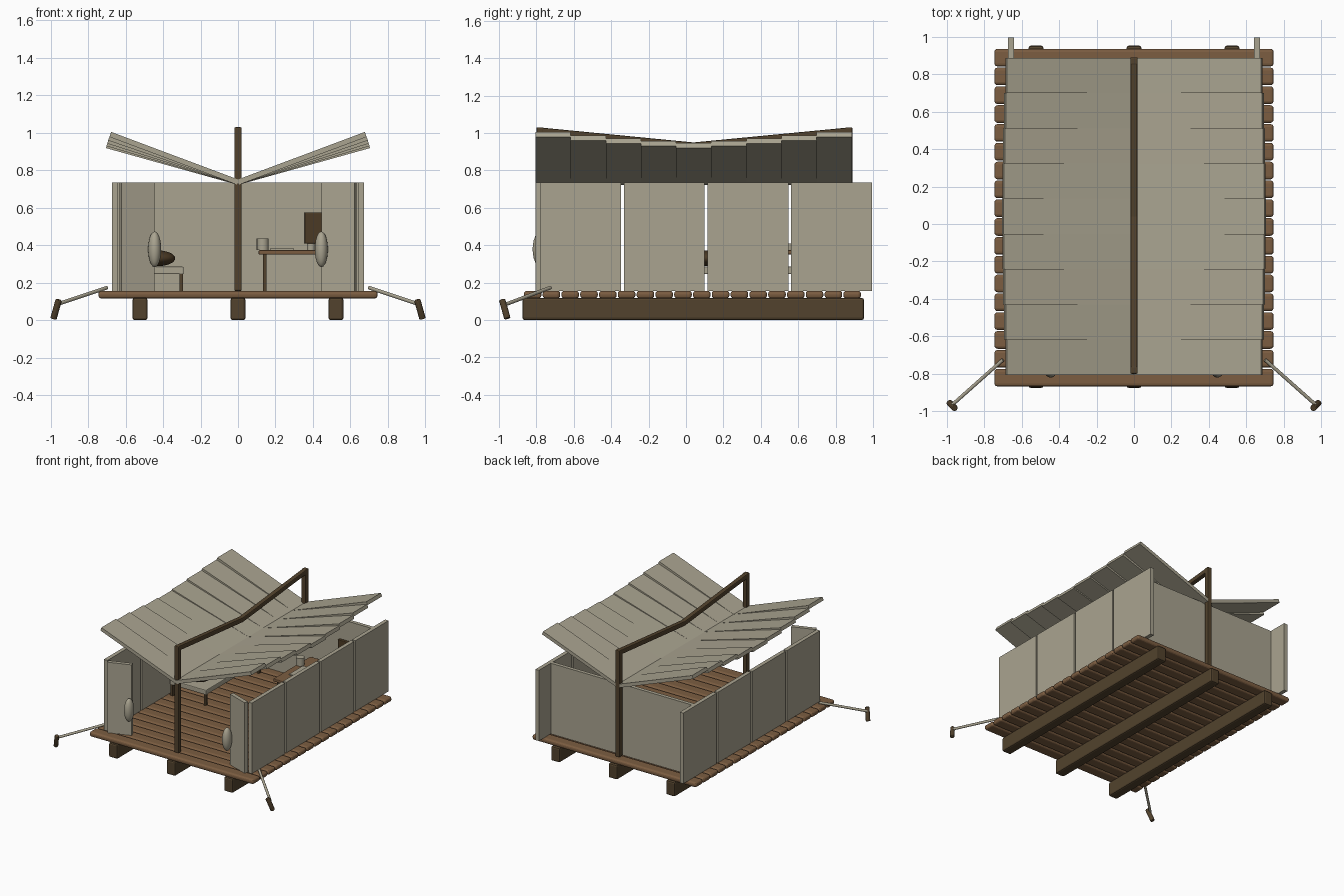
import bpy
from math import radians, sin, cos, atan2
from mathutils import Vector

cube = bpy.data.objects.get("Cube")
if cube:
    bpy.data.objects.remove(cube, do_unlink=True)


def material(name, rgb):
    m = bpy.data.materials.new(name)
    m.use_nodes = True
    m.diffuse_color = (*rgb, 1)
    m.node_tree.nodes["Principled BSDF"].inputs["Base Color"].default_value = (*rgb, 1)
    return m


CANVAS = material("canvas", (0.40, 0.37, 0.28))
PLANK = material("plank wood", (0.20, 0.11, 0.053))
DARK = material("dark wood", (0.085, 0.055, 0.026))
LEATHER = material("dark leather", (0.07, 0.042, 0.018))


def finish(name, mat, bevel=0, segments=2):
    ob = bpy.context.object
    ob.name = name
    ob.data.materials.append(mat)
    if bevel:
        mod = ob.modifiers.new("rounded edges", "BEVEL")
        mod.width = bevel
        mod.segments = segments
    return ob


def box(name, mat, x, y, z, bevel=0, segments=2):
    """Box from (min, max) ranges on each axis."""
    mid = [(a + b) / 2 for a, b in (x, y, z)]
    bpy.ops.mesh.primitive_cube_add(size=1, location=mid)
    ob = bpy.context.object
    ob.scale = [b - a for a, b in (x, y, z)]
    bpy.ops.object.transform_apply(location=False, rotation=False, scale=True)
    return finish(name, mat, bevel, segments)


def rod(name, mat, a, b, radius, sides=10, bevel=0):
    """Cylinder between two points."""
    a, b = Vector(a), Vector(b)
    bpy.ops.mesh.primitive_cylinder_add(vertices=sides, radius=radius,
                                        depth=(b - a).length, location=(a + b) / 2)
    ob = bpy.context.object
    ob.rotation_euler = (b - a).to_track_quat("Z", "Y").to_euler()
    bpy.ops.object.shade_smooth_by_angle(angle=radians(40))
    return finish(name, mat, bevel)


def ball(name, mat, centre, radii):
    bpy.ops.mesh.primitive_uv_sphere_add(segments=20, ring_count=12, radius=1, location=centre)
    bpy.context.object.scale = radii
    bpy.ops.object.shade_smooth()
    return finish(name, mat)


# Base: three runners with a deck of rounded planks across them
for i in (-1, 0, 1):
    x = 0.523 * i
    box("runner", DARK, (x - 0.04, x + 0.04), (-0.875, 0.952), (0, 0.118), 0.012)
for i in range(18):
    y = -0.82 + 0.1005 * i
    box("deck_plank", PLANK, (-0.745, 0.745), (y - 0.047, y + 0.047), (0.115, 0.156), 0.016, 3)

FLOOR, TOP = 0.155, 0.735

# Back wall
box("back_wall", CANVAS, (-0.64, 0.64), (0.81, 0.84), (FLOOR, TOP))

for side, label in ((1, "left"), (-1, "right")):
    # Side wall of four separate panels
    for i in range(4):
        y = -0.78 + 0.4475 * i
        box(label + "_wall_panel", CANVAS, sorted((0.64 * side, 0.672 * side)),
            (y, y + 0.432), (FLOOR, TOP))

    # Front flap, its inner edge swung slightly inwards
    hinge, inner = Vector((0.628 * side, -0.79)), Vector((0.452 * side, -0.727))
    run = inner - hinge
    mid = (hinge + inner) / 2
    half = run.length / 2
    flap = box(label + "_front_flap", CANVAS, (-half, half), (-0.016, 0.016), (FLOOR, TOP))
    flap.location.x, flap.location.y = mid
    flap.rotation_euler.z = atan2(run.y * side, run.x * side)

    # Rounded tie on the flap edge
    ball(label + "_flap_tie", CANVAS, (0.445 * side, -0.777, 0.378), (0.035, 0.043, 0.095))

    # Guy rope and peg
    rod(label + "_guy_rope", CANVAS, (0.70 * side, -0.725, 0.173), (0.97 * side, -0.965, 0.083), 0.01)
    rod(label + "_peg", DARK, (0.985 * side, -0.955, 0.008), (0.957 * side, -0.983, 0.108), 0.018, 8, 0.004)

    # Roof strips hinged on the centre line, steeper towards both ends
    for i in range(9):
        k = abs(i - 4)
        angle = radians(15.6 + 0.75 * k + 0.12 * k * k)
        y = -0.805 + 0.188 * i
        strip = box(label + "_roof_strip", CANVAS, sorted((0, 0.728 * side)),
                    (y, y + 0.188), (-0.014, 0.014))
        centre = 0.364 * side
        strip.rotation_euler.y = -angle * side
        strip.location = (centre * cos(angle), y + 0.094, 0.736 + 0.364 * sin(angle))

# Pole frame with a sagging ridge
for y, label in ((-0.78, "front"), (0.87, "back")):
    box(label + "_post", DARK, (-0.02, 0.02), (y - 0.02, y + 0.02), (FLOOR, 1.03), 0.007)
    end = Vector((0, y, 1.01))
    dip = Vector((0, 0.04, 0.93))
    run = dip - end
    ridge = box(label + "_ridge_pole", DARK, (-0.019, 0.019),
                (-run.length / 2 - 0.008, run.length / 2 + 0.008), (-0.019, 0.019), 0.007)
    ridge.location = (end + dip) / 2
    if run.y < 0:
        run = -run
    ridge.rotation_euler.x = atan2(run.z, run.y)

# Cot with legs and a cushion
box("cot_bed", CANVAS, (-0.62, -0.29), (0.0, 0.72), (0.245, 0.285), 0.006)
for x in (-0.605, -0.303):
    for y in (0.015, 0.705):
        box("cot_leg", DARK, (x - 0.009, x + 0.009), (y - 0.012, y + 0.012), (FLOOR, 0.25))
ball("cushion", LEATHER, (-0.43, 0.11, 0.33), (0.095, 0.08, 0.042))

# Desk with things on it
box("desk_top", PLANK, (0.11, 0.58), (0.3, 0.78), (0.35, 0.373), 0.005)
for x in (0.143, 0.55):
    for y in (0.325, 0.755):
        box("desk_leg", DARK, (x - 0.009, x + 0.009), (y - 0.009, y + 0.009), (FLOOR, 0.352))
rod("mug", CANVAS, (0.132, 0.62, 0.373), (0.132, 0.62, 0.436), 0.032, 16)
box("paper", CANVAS, (0.17, 0.3), (0.42, 0.6), (0.373, 0.381))
rod("small_cup", CANVAS, (0.39, 0.55, 0.373), (0.39, 0.55, 0.41), 0.022, 16)

# Board hung on the back wall
box("wall_board", LEATHER, (0.355, 0.53), (0.785, 0.812), (0.408, 0.575), 0.005)
